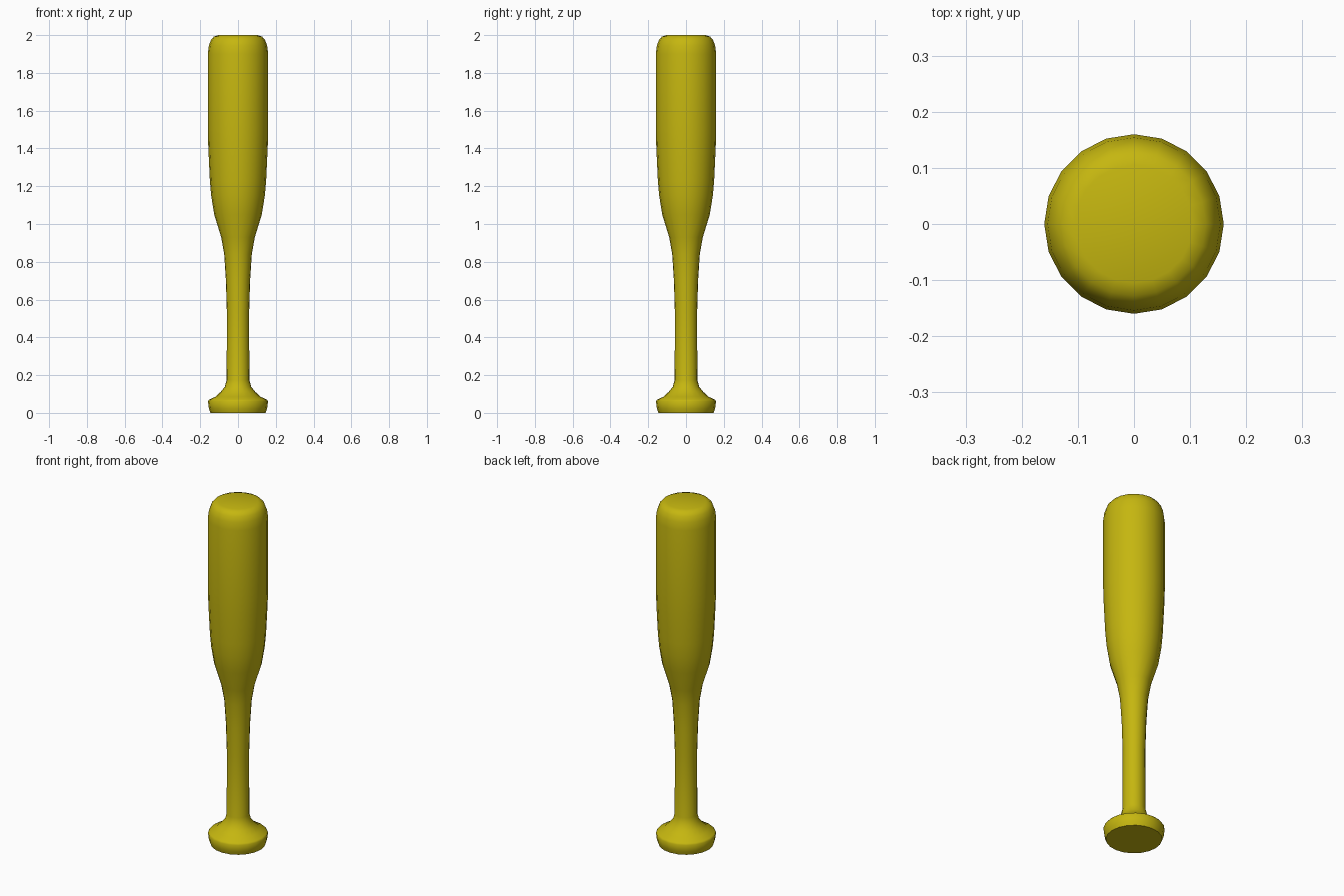
import bpy, bmesh, math

if "Cube" in bpy.data.objects:
    bpy.data.objects.remove(bpy.data.objects["Cube"])

SIDES = 20

# Bat outline from knob to barrel tip: (radius, height)
profile = [
    (0.146, 0.0), (0.154, 0.022), (0.159, 0.062), (0.152, 0.071),
    (0.118, 0.086), (0.090, 0.113), (0.070, 0.138), (0.060, 0.175),
    (0.059, 0.53), (0.064, 0.70), (0.073, 0.84), (0.089, 0.93),
    (0.126, 1.05), (0.142, 1.15), (0.149, 1.23), (0.157, 1.40),
    (0.160, 1.50), (0.160, 1.90), (0.154, 1.945), (0.143, 1.975),
    (0.128, 1.992), (0.105, 2.0),
]

# Lathe the outline into rings and cap both ends
bm = bmesh.new()
rings = []
for r, z in profile:
    rings.append([bm.verts.new((r * math.cos(math.tau * i / SIDES),
                                r * math.sin(math.tau * i / SIDES), z))
                  for i in range(SIDES)])
for low, high in zip(rings, rings[1:]):
    for i in range(SIDES):
        j = (i + 1) % SIDES
        bm.faces.new((low[i], low[j], high[j], high[i]))
bm.faces.new(rings[0][::-1])
bm.faces.new(rings[-1])
mesh = bpy.data.meshes.new("bat")
bm.to_mesh(mesh)
bm.free()

bat = bpy.data.objects.new("bat", mesh)
bpy.context.collection.objects.link(bat)
bpy.context.view_layer.objects.active = bat
bat.select_set(True)
bpy.ops.object.shade_smooth_by_angle(angle=math.radians(50))

# Yellow finish
mat = bpy.data.materials.new("yellow_finish")
mat.diffuse_color = (0.56, 0.47, 0.005, 1)
mat.use_nodes = True
mat.node_tree.nodes["Principled BSDF"].inputs["Base Color"].default_value = mat.diffuse_color
mesh.materials.append(mat)
